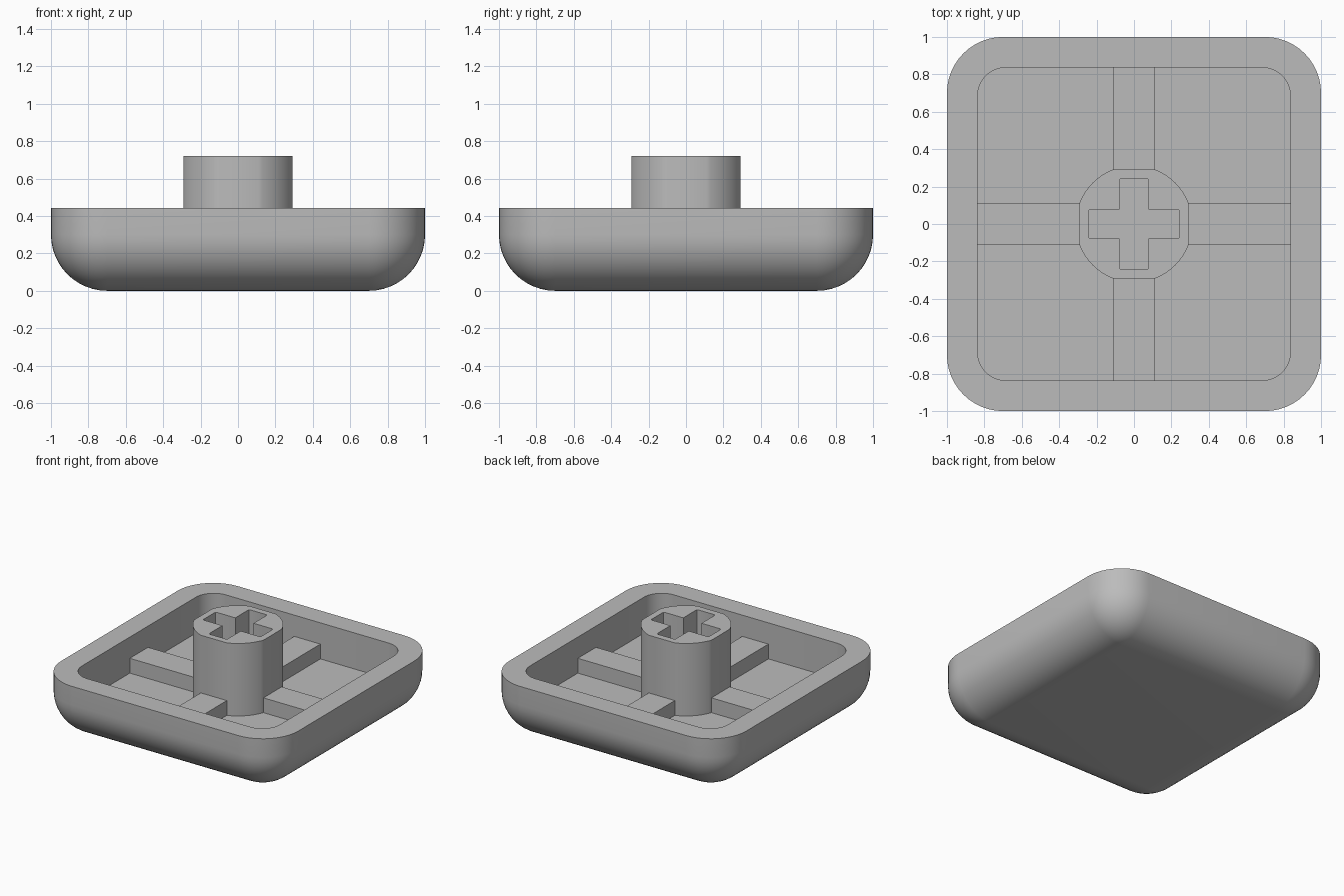
import bpy, bmesh, math
from mathutils import Matrix

if "Cube" in bpy.data.objects:
    bpy.data.objects.remove(bpy.data.objects["Cube"])

FLOOR, RIM, TOP = 0.167, 0.442, 0.72
RIB_TOP = 0.28
SEG = 12

grey = bpy.data.materials.new("plain grey")
grey.diffuse_color = (0.5, 0.5, 0.5, 1)
grey.use_nodes = True
grey.node_tree.nodes["Principled BSDF"].inputs["Base Color"].default_value = grey.diffuse_color


def finish(bm, name):
    """Turn a bmesh into a named, smooth-by-angle object."""
    bmesh.ops.recalc_face_normals(bm, faces=bm.faces)
    mesh = bpy.data.meshes.new(name)
    bm.to_mesh(mesh)
    bm.free()
    mesh.materials.append(grey)
    obj = bpy.data.objects.new(name, mesh)
    bpy.context.collection.objects.link(obj)
    bpy.ops.object.select_all(action='DESELECT')
    obj.select_set(True)
    bpy.context.view_layer.objects.active = obj
    bpy.ops.object.shade_smooth_by_angle(angle=math.radians(30))
    return obj


def rounded_square(half, r):
    """Outline points of a square with rounded corners."""
    pts = []
    for k in range(4):
        a0 = k * math.pi / 2
        cx = (half - r) * (1 if k in (0, 3) else -1)
        cy = (half - r) * (1 if k in (0, 1) else -1)
        for i in range(SEG + 1):
            a = a0 + i / SEG * math.pi / 2
            pts.append((cx + r * math.cos(a), cy + r * math.sin(a)))
    return pts


# Cap shell: rounded bottom, straight wall, flat rim and hollow inside
bm = bmesh.new()
layers = []
for i in range(SEG + 1):
    t = math.pi / 2 * (1 - i / SEG)
    r = 0.3 * math.cos(t)
    layers.append((0.7 + r, r, 0.3 - 0.3 * math.sin(t)))
layers += [(1, 0.3, RIM), (0.836, 0.15, RIM), (0.836, 0.15, FLOOR)]
rings = [[bm.verts.new((x, y, z)) for x, y in rounded_square(h, r)]
         for h, r, z in layers]
for lo, hi in zip(rings, rings[1:]):
    n = len(lo)
    for j in range(n):
        k = (j + 1) % n
        bm.faces.new((lo[j], lo[k], hi[k], hi[j]))
bm.faces.new(rings[0][::-1])
bm.faces.new(rings[-1])
bmesh.ops.remove_doubles(bm, verts=bm.verts, dist=1e-5)
finish(bm, "cap_shell")

# Stem: round post with four flats and a cross-shaped socket
R, FLAT = 0.312, 0.292
post = []
a_flat = math.acos(FLAT / R)
for k in range(4):
    for i in range(SEG + 1):
        a = k * math.pi / 2 + a_flat + (math.pi / 2 - 2 * a_flat) * i / SEG
        post.append((R * math.cos(a), R * math.sin(a)))
arm, w, c = 0.243, 0.077, 0.01
tip = [(w, -w), (arm - c, -w), (arm - 0.3 * c, -w + 0.3 * c), (arm, -w + c),
       (arm, w - c), (arm - 0.3 * c, w - 0.3 * c), (arm - c, w)]
cross = []
for k in range(4):
    s, q = (0, 1, 0, -1)[k], (1, 0, -1, 0)[k]
    cross += [(x * q - y * s, x * s + y * q) for x, y in tip]
bm = bmesh.new()
edges = []
for outline in (post, cross):
    vs = [bm.verts.new((x, y, TOP)) for x, y in outline]
    edges += [bm.edges.new((vs[i - 1], vs[i])) for i in range(len(vs))]
bmesh.ops.triangle_fill(bm, edges=edges, use_beauty=True, use_dissolve=False)
ext = bmesh.ops.extrude_face_region(bm, geom=bm.faces[:], use_keep_orig=True)
low = [g for g in ext["geom"] if isinstance(g, bmesh.types.BMVert)]
bmesh.ops.translate(bm, verts=low, vec=(0, 0, FLOOR - 0.005 - TOP))
finish(bm, "stem")

# Ribs from the stem to each wall
INNER, OUTER, WIDTH = 0.255, 0.845, 0.22
for k, side in enumerate(("right", "back", "left", "front")):
    bm = bmesh.new()
    base = FLOOR - 0.005
    bmesh.ops.create_cube(bm, size=1, matrix=(
        Matrix.Rotation(k * math.pi / 2, 4, 'Z')
        @ Matrix.Translation(((INNER + OUTER) / 2, 0, (base + RIB_TOP) / 2))
        @ Matrix.Diagonal((OUTER - INNER, WIDTH, RIB_TOP - base, 1))))
    finish(bm, side + "_rib")
